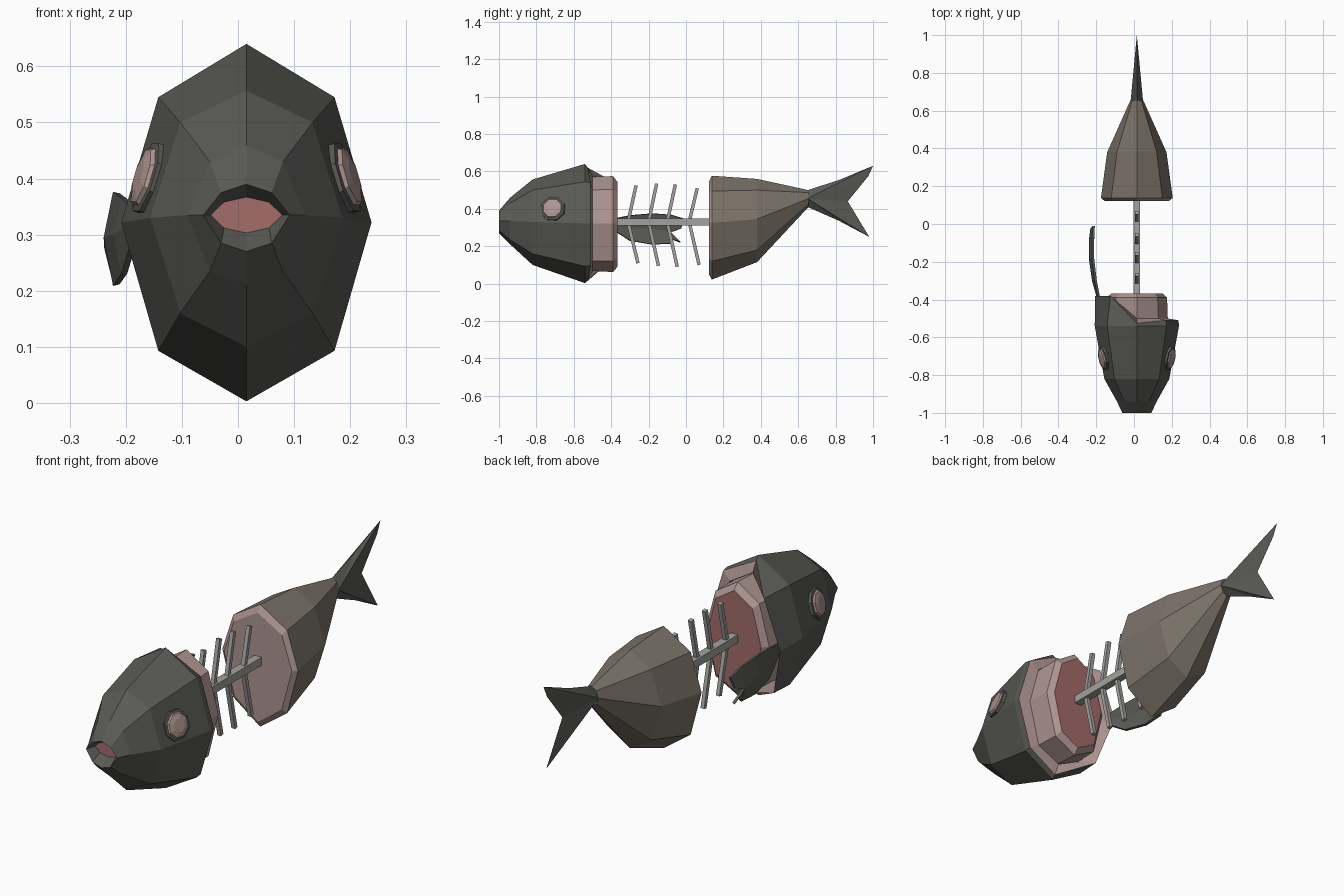
import bpy, bmesh
from mathutils import Vector

if "Cube" in bpy.data.objects:
    bpy.data.objects.remove(bpy.data.objects["Cube"])

CX = 0.015  # body axis


def mat(name, c):
    m = bpy.data.materials.new(name)
    m.diffuse_color = (*c, 1)
    m.use_nodes = True
    m.node_tree.nodes["Principled BSDF"].inputs["Base Color"].default_value = m.diffuse_color
    return m


DARK = mat("dark_skin", (0.10, 0.10, 0.09))
TAN = mat("tan_skin", (0.20, 0.17, 0.14))
FLESH = mat("flesh", (0.36, 0.15, 0.14))
PALE = mat("pale_flesh", (0.42, 0.30, 0.28))
BONE = mat("bone", (0.36, 0.36, 0.35))


def finish(name, bm, mats):
    bmesh.ops.recalc_face_normals(bm, faces=bm.faces)
    me = bpy.data.meshes.new(name)
    bm.to_mesh(me)
    bm.free()
    for m in mats:
        me.materials.append(m)
    ob = bpy.data.objects.new(name, me)
    bpy.context.collection.objects.link(ob)
    return ob


def ring(y, zt, zu, zm, zl, zb, xu, xm):
    """Eight-sided cross-section, clockwise from the top."""
    return [Vector((CX + x, y, z)) for x, z in
            ((0, zt), (xu, zu), (xm, zm), (xu, zl),
             (0, zb), (-xu, zl), (-xm, zm), (-xu, zu))]


def loft(name, rings, mats, bands, caps):
    """Skin the rings; bands gives one material index per gap, caps the two ends."""
    bm = bmesh.new()
    vs = [[bm.verts.new(p) for p in r] for r in rings]
    for a, b, m in zip(vs, vs[1:], bands):
        n = len(a)
        for i in range(n):
            j = (i + 1) % n
            bm.faces.new((a[i], a[j], b[j], b[i])).material_index = m
    for r, m in zip((vs[0], vs[-1]), caps):
        if m is not None:
            bm.faces.new(r).material_index = m
    return finish(name, bm, mats)


# head: mouth recess, snout, cheeks, gill covers (left one lifted further back)
gill = ring(-0.51, 0.62, 0.54, 0.322, 0.097, 0.022, 0.155, 0.221)
for i, y in ((0, -0.525), (4, -0.525), (5, -0.43), (6, -0.38), (7, -0.38)):
    gill[i].y = y
gill[7].x = -0.125
loft("head", [
    ring(-0.955, 0.367, 0.358, 0.335, 0.312, 0.303, 0.04, 0.064),
    ring(-1.0, 0.39, 0.375, 0.335, 0.285, 0.27, 0.045, 0.077),
    ring(-0.94, 0.46, 0.43, 0.335, 0.235, 0.21, 0.065, 0.105),
    ring(-0.82, 0.557, 0.50, 0.33, 0.16, 0.10, 0.118, 0.172),
    ring(-0.54, 0.64, 0.545, 0.322, 0.093, 0.003, 0.157, 0.223),
    gill,
    ring(-0.50, 0.575, 0.505, 0.322, 0.12, 0.065, 0.115, 0.165),
], [DARK, FLESH, PALE], [0, 0, 0, 0, 0, 2], (1, None))

# flesh behind the gills
loft("head_flesh", [
    ring(-0.53, 0.57, 0.50, 0.322, 0.12, 0.07, 0.115, 0.165),
    ring(-0.39, 0.575, 0.505, 0.322, 0.12, 0.062, 0.11, 0.16),
    ring(-0.367, 0.545, 0.485, 0.322, 0.14, 0.09, 0.092, 0.135),
], [FLESH, PALE], [1, 1], (0, 0))

# rear body
loft("rear_body", [
    ring(0.122, 0.545, 0.475, 0.325, 0.14, 0.05, 0.12, 0.17),
    ring(0.138, 0.577, 0.495, 0.325, 0.12, 0.022, 0.135, 0.19),
    ring(0.38, 0.56, 0.50, 0.345, 0.18, 0.115, 0.105, 0.157),
    ring(0.655, 0.50, 0.487, 0.455, 0.425, 0.41, 0.024, 0.034),
], [TAN, PALE], [1, 0, 0], (1, 0))

# tail fin: forked outline, thick at the root and thin at the rim
bm = bmesh.new()
outline = [bm.verts.new((CX, y, z)) for y, z in
           ((0.65, 0.50), (0.82, 0.555), (1.0, 0.63), (0.975, 0.575), (0.865, 0.44),
            (0.98, 0.25), (0.82, 0.335), (0.65, 0.41))]
apex = [bm.verts.new((CX + s * 0.033, 0.65, 0.455)) for s in (-1, 1)]
for a in apex:
    for p, q in zip(outline, outline[1:]):
        bm.faces.new((a, p, q))
bm.faces.new((outline[0], apex[0], outline[-1], apex[1]))
finish("tail_fin", bm, [DARK])

# eyes: dark socket and domed pale disc
for s, side in ((-1, "left"), (1, "right")):
    n = Vector((s * 0.92, -0.22, 0.28)).normalized()
    u = n.cross(Vector((0, 0, 1))).normalized()
    v = u.cross(n)
    c = Vector((CX + s * 0.165, -0.71, 0.398))

    def disc(r, d):
        return [c + n * d + r * (u * a + v * b) for a, b in
                ((.924, .383), (.383, .924), (-.383, .924), (-.924, .383),
                 (-.924, -.383), (-.383, -.924), (.383, -.924), (.924, -.383))]
    loft("eye_" + side, [disc(0.068, -0.03), disc(0.068, 0.016), disc(0.057, 0.018),
                         disc(0.052, 0.025), disc(0.03, 0.03)],
         [DARK, PALE], [0, 0, 1, 1], (0, 1))


def bar(name, p, q, h):
    """Square bar running between two points in the middle plane."""
    p, q = Vector(p), Vector(q)
    w = Vector((h, 0, 0))
    t = (q - p).normalized().cross(Vector((1, 0, 0))) * h
    loft(name, [[e + w + t, e - w + t, e - w - t, e + w - t] for e in (p, q)],
         [BONE], [0], (0, 0))


# spine and swept-back ribs
bar("spine", (CX, -0.40, 0.33), (CX, 0.15, 0.33), 0.018)
for k, (y, zt, zb) in enumerate(((-0.31, 0.525, 0.11), (-0.20, 0.535, 0.095),
                                 (-0.10, 0.53, 0.09), (0.017, 0.51, 0.10))):
    bar(f"rib_upper_{k + 1}", (CX, y, 0.33), (CX, y + 0.043, zt), 0.009)
    bar(f"rib_lower_{k + 1}", (CX, y, 0.33), (CX, y + 0.053, zb), 0.009)

# left pectoral fin: bowed blade with a torn trailing edge
bm = bmesh.new()
cols = []
for y, x, zt, zm, zb in ((-0.40, -0.183, 0.345, 0.32, 0.295), (-0.30, -0.203, 0.365, 0.30, 0.23),
                         (-0.18, -0.217, 0.375, 0.295, 0.21), (-0.08, -0.217, 0.368, 0.275, 0.215)):
    bow = 0.2 * (zt - zb) / 2
    cols.append([bm.verts.new((x, y, zt)), bm.verts.new((x - bow, y, zm)),
                 bm.verts.new((x, y, zb))])
for a, b in zip(cols, cols[1:]):
    for i in (0, 1):
        bm.faces.new((a[i], a[i + 1], b[i + 1], b[i]))
t, m, b = cols[-1]
tips = [bm.verts.new(p) for p in ((-0.213, -0.01, 0.347), (-0.225, -0.025, 0.295),
                                  (-0.217, -0.03, 0.222), (-0.214, -0.07, 0.235))]
bm.faces.new((t, m, tips[1], tips[0]))
bm.faces.new((m, tips[3], tips[2]))
bm.faces.new((m, b, tips[3]))
fin = finish("pectoral_fin", bm, [DARK])
sol = fin.modifiers.new("thickness", "SOLIDIFY")
sol.thickness = 0.012
sol.offset = 0
